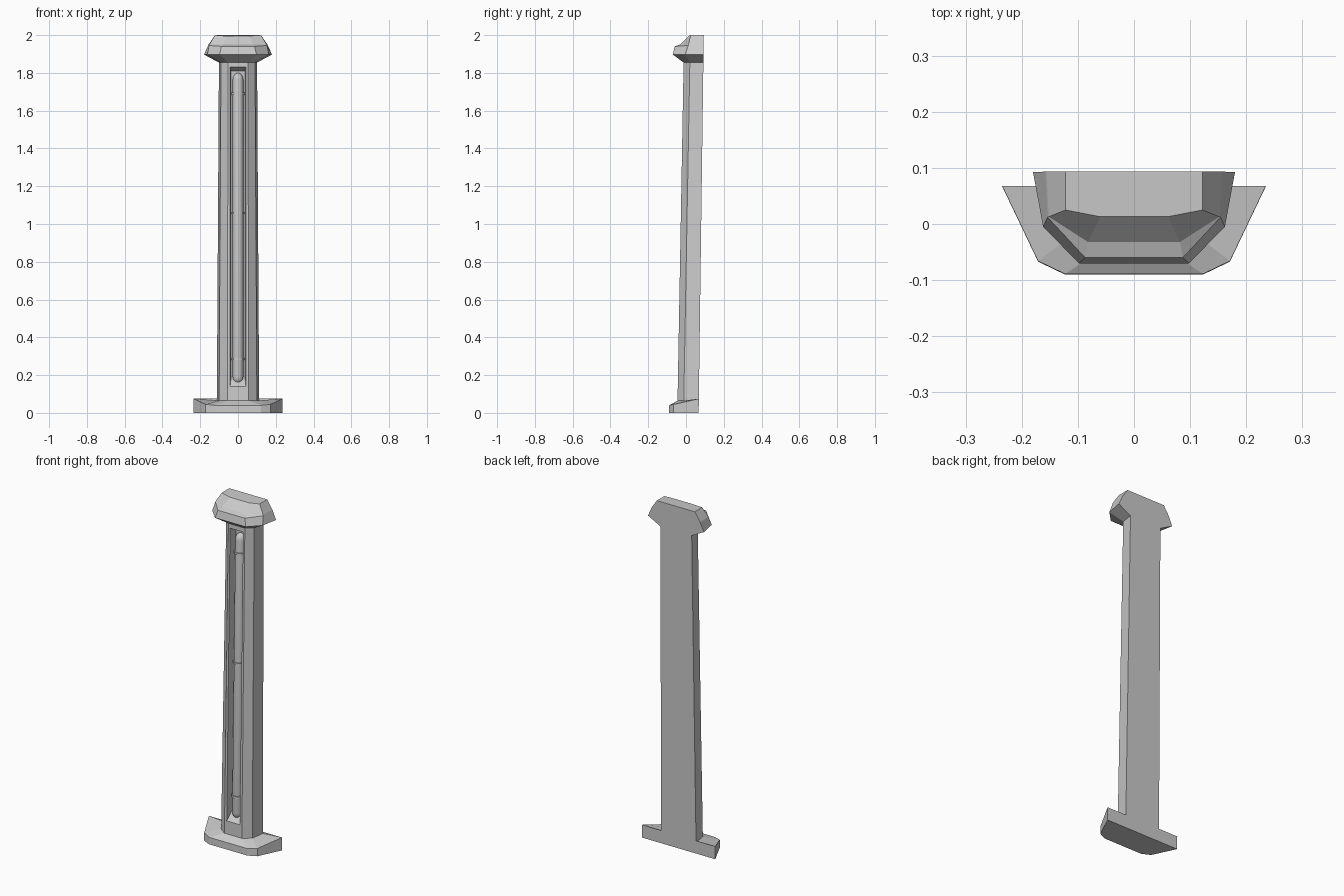
import bpy, bmesh, math

if "Cube" in bpy.data.objects:
    bpy.data.objects.remove(bpy.data.objects["Cube"])


def back(z):
    return 0.067 + 0.0135 * z      # leaning rear plane


def front(z):
    return -0.046 + 0.018 * z      # leaning front plane of the shaft


def finish(name, bm, smooth=None):
    bmesh.ops.remove_doubles(bm, verts=bm.verts, dist=1e-5)
    bmesh.ops.recalc_face_normals(bm, faces=bm.faces)
    me = bpy.data.meshes.new(name)
    bm.to_mesh(me)
    bm.free()
    ob = bpy.data.objects.new(name, me)
    bpy.context.collection.objects.link(ob)
    if smooth:
        me.shade_smooth()
        me.set_sharp_from_angle(angle=math.radians(smooth))
    return ob


def loft(bm, rings, cap_start=False, cap_end=False, skip=()):
    vs = [[bm.verts.new(p) for p in r] for r in rings]
    n = len(rings[0])
    for a, b in zip(vs, vs[1:]):
        for i in range(n):
            if i not in skip:
                j = (i + 1) % n
                bm.faces.new((a[i], a[j], b[j], b[i]))
    if cap_start:
        bm.faces.new(vs[0])
    if cap_end:
        bm.faces.new(vs[-1])


def ring(*half):
    """Mirror a right-hand half outline, given from back to front."""
    return list(half) + [(-x, y, z) for x, y, z in reversed(half)]


def shaft_ring(z, outer, side, flat):
    return ring((outer, back(z), z), (side, front(z) + 0.033, z), (flat, front(z), z))


def rect(z0, z1, w, depth):
    return [(x, front(z) + depth, z) for x, z in ((-w, z0), (w, z0), (w, z1), (-w, z1))]


foot = shaft_ring(0.065, 0.112, 0.1, 0.056)
head = shaft_ring(1.855, 0.101, 0.09, 0.053)

# Flared base with sloping top
bm = bmesh.new()
loft(bm, [
    ring((0.235, back(0), 0), (0.171, -0.067, 0), (0.123, -0.09, 0)),
    ring((0.235, back(0.075), 0.075), (0.171, -0.066, 0.045), (0.123, -0.089, 0.04)),
    foot], cap_start=True)
finish("base", bm)

# Tapered shaft with a recessed slot in its front face
bm = bmesh.new()
loft(bm, [foot, head], skip=(2,))
loft(bm, [[foot[3], foot[2], head[2], head[3]],
          rect(0.14, 1.83, 0.042, 0),
          rect(0.19, 1.81, 0.036, 0.045)], cap_end=True)
finish("shaft", bm)

# Faceted cap
bm = bmesh.new()
loft(bm, [
    head,
    ring((0.18, back(1.897), 1.897), (0.162, -0.005, 1.897), (0.098, -0.07, 1.897)),
    ring((0.158, back(1.945), 1.945), (0.154, 0.012, 1.945), (0.087, -0.06, 1.94)),
    ring((0.156, back(1.95), 1.95), (0.152, 0.013, 1.95), (0.082, -0.032, 1.95)),
    ring((0.122, back(2), 2), (0.122, 0.025, 2), (0.06, 0.013, 1.995))], cap_end=True)
finish("cap", bm)


def lathe(name, profile, segs=16, smooth=40):
    """Turn (radius, z) points around the leaning slot axis."""
    bm = bmesh.new()
    loft(bm, [[(r * math.cos(2 * math.pi * i / segs),
                front(z) + 0.038 + r * math.sin(2 * math.pi * i / segs), z)
               for i in range(segs)] for r, z in profile], True, True)
    return finish(name, bm, smooth)


# Round-ended tube in the slot
R = 0.028
arc = [(R * math.cos(a), 0.035 * math.sin(a)) for a in (0, 0.4, 0.8, 1.2, 1.5)]
lathe("tube", [(r, 0.19 - d) for r, d in reversed(arc)] + [(r, 1.765 + d) for r, d in arc])

# Clamping bands around the tube
for label, z, h in (("lower", 0.285, 0.006), ("middle", 1.057, 0.004), ("upper", 1.69, 0.006)):
    lathe("tube_band_" + label, [(R - 0.002, z - h), (0.034, z - h), (0.034, z + h), (R - 0.002, z + h)])
